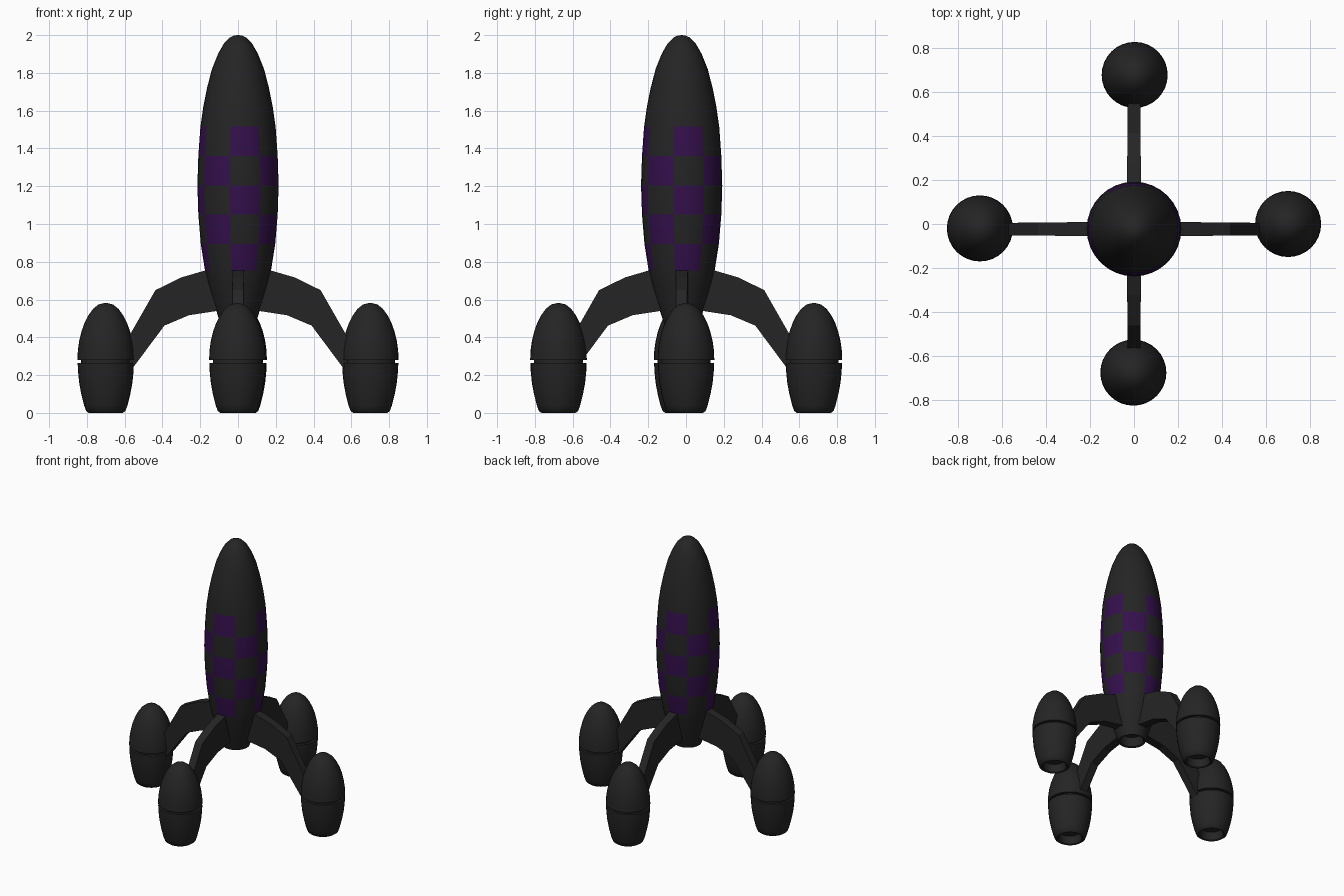
import bpy, bmesh, math

if "Cube" in bpy.data.objects:
    bpy.data.objects.remove(bpy.data.objects["Cube"])

SEG = 32
AXIS_Y = -0.023  # the hull axis sits slightly towards the front


def material(name, rgb):
    m = bpy.data.materials.new(name)
    m.diffuse_color = (*rgb, 1)
    m.use_nodes = True
    m.node_tree.nodes["Principled BSDF"].inputs["Base Color"].default_value = m.diffuse_color
    return m


BLACK = material("matte black", (0.018, 0.018, 0.018))
PURPLE = material("deep purple", (0.034, 0.005, 0.072))


def finish(name, bm, mats, smooth=True):
    bmesh.ops.recalc_face_normals(bm, faces=bm.faces)
    me = bpy.data.meshes.new(name)
    bm.to_mesh(me)
    bm.free()
    for m in mats:
        me.materials.append(m)
    ob = bpy.data.objects.new(name, me)
    bpy.context.collection.objects.link(ob)
    if smooth:
        bpy.ops.object.select_all(action='DESELECT')
        ob.select_set(True)
        bpy.context.view_layer.objects.active = ob
        bpy.ops.object.shade_smooth_by_angle(angle=math.radians(35))
    return ob


def lathe(name, profile, x, y, mats, rule=None):
    """Spin (radius, height) pairs; angle index 0 faces the front."""
    bm = bmesh.new()
    rings = []
    for r, z in profile:
        if r == 0:
            rings.append([bm.verts.new((x, y, z))] * SEG)
            continue
        ring = []
        for j in range(SEG):
            a = math.tau * j / SEG - math.pi / 2
            ring.append(bm.verts.new((x + r * math.cos(a), y + r * math.sin(a), z)))
        rings.append(ring)
    for i in range(len(rings) - 1):
        a, b = rings[i], rings[i + 1]
        for j in range(SEG):
            k = (j + 1) % SEG
            corners = list(dict.fromkeys((a[j], a[k], b[k], b[j])))
            f = bm.faces.new(corners)
            if rule:
                f.material_index = rule(j, (profile[i][1] + profile[i + 1][1]) / 2)
    return finish(name, bm, mats)


# Hull with a band of five rows of checkers, eight columns around
ROWS = [0.755, 0.895, 1.05, 1.205, 1.36, 1.515]


def checker(j, z):
    for row in range(5):
        if ROWS[row] < z < ROWS[row + 1]:
            return 1 if ((j + 1) // 4 + row) % 2 == 0 else 0
    return 0


HULL = [(0, 0.54), (0.07, 0.54), (0.08, 0.475), (0.092, 0.47), (0.102, 0.50),
        (0.134, 0.60), (0.16, 0.69), (0.175, 0.755), (0.197, 0.895),
        (0.21, 1.05), (0.215, 1.205), (0.21, 1.36), (0.199, 1.515),
        (0.184, 1.62), (0.164, 1.72), (0.138, 1.82), (0.106, 1.90),
        (0.075, 1.955), (0.042, 1.988), (0.02, 1.998), (0, 2.0)]
lathe("hull", HULL, 0, AXIS_Y, [BLACK, PURPLE], checker)

# Four engine pods with a groove round the middle and a hollow nozzle below
POD = [(0, 0.06), (0.07, 0.06), (0.08, 0.005), (0.09, 0.0), (0.104, 0.01),
       (0.115, 0.04), (0.130, 0.10), (0.141, 0.16), (0.147, 0.22), (0.149, 0.265),
       (0.13, 0.265), (0.13, 0.28), (0.15, 0.28), (0.148, 0.33), (0.141, 0.38),
       (0.129, 0.43), (0.113, 0.475), (0.093, 0.515), (0.068, 0.55),
       (0.038, 0.574), (0, 0.583)]
PODS = {"right": (0.70, 0.0), "back": (0.003, 0.677),
        "left": (-0.70, -0.02), "front": (-0.003, -0.675)}

# Bent struts: top and bottom edges of the side outline, running outwards
TOP = [(0.08, 0.78), (0.17, 0.755), (0.30, 0.717), (0.437, 0.65), (0.60, 0.365)]
BOTTOM = [(0.08, 0.545), (0.11, 0.54), (0.26, 0.517), (0.39, 0.462), (0.585, 0.20)]


def strut(name, angle):
    bm = bmesh.new()
    ca, sa = math.cos(angle), math.sin(angle)
    loops = []
    for i in range(len(TOP)):
        w = 0.034 - 0.0015 * i
        loop = []
        for (d, z), s in ((TOP[i], -w), (TOP[i], w), (BOTTOM[i], w), (BOTTOM[i], -w)):
            loop.append(bm.verts.new((d * ca - s * sa, AXIS_Y + d * sa + s * ca, z)))
        loops.append(loop)
    for a, b in zip(loops, loops[1:]):
        for j in range(4):
            k = (j + 1) % 4
            bm.faces.new((a[j], a[k], b[k], b[j]))
    bm.faces.new(loops[0])
    bm.faces.new(loops[-1])
    finish(name, bm, [BLACK], smooth=False)


for n, (side, (px, py)) in enumerate(PODS.items()):
    lathe(side + "_pod", POD, px, py, [BLACK])
    strut(side + "_strut", n * math.pi / 2)
